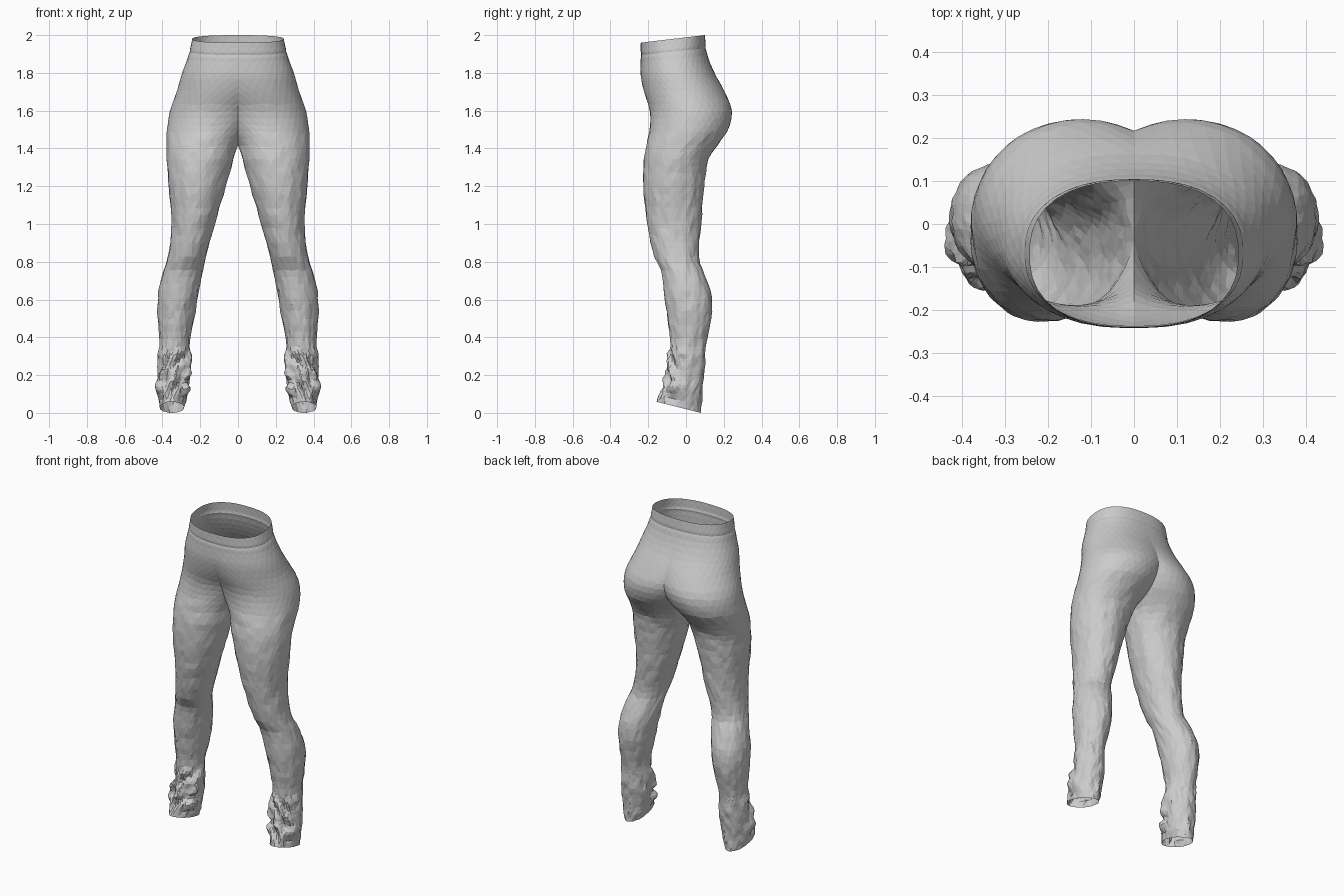
import bpy, bmesh, math, random
from mathutils import Vector, noise

if "Cube" in bpy.data.objects:
    bpy.data.objects.remove(bpy.data.objects["Cube"])

random.seed(4)
SEGS = 36

# Leg sections: height, inner x, outer x, front y, back y, squareness
# (above the crotch the inner x crosses the centre line and is cut off)
SECTIONS = [
    (0.00, 0.285, 0.415, -0.155, 0.080, 2.0),
    (0.10, 0.258, 0.428, -0.125, 0.085, 2.0),
    (0.25, 0.252, 0.425, -0.098, 0.098, 2.0),
    (0.36, 0.258, 0.415, -0.082, 0.105, 2.0),
    (0.50, 0.232, 0.425, -0.098, 0.133, 2.0),
    (0.62, 0.212, 0.424, -0.115, 0.135, 2.0),
    (0.75, 0.188, 0.396, -0.130, 0.092, 2.0),
    (0.82, 0.172, 0.372, -0.165, 0.068, 2.0),
    (1.00, 0.122, 0.352, -0.205, 0.080, 2.0),
    (1.20, 0.065, 0.368, -0.226, 0.096, 2.0),
    (1.34, 0.024, 0.377, -0.222, 0.118, 2.0),
    (1.42, 0.000, 0.378, -0.210, 0.168, 2.0),
    (1.50, -0.060, 0.376, -0.192, 0.224, 2.0),
    (1.60, -0.125, 0.360, -0.192, 0.243, 2.0),
    (1.70, -0.190, 0.325, -0.222, 0.205, 2.05),
    (1.80, -0.245, 0.298, -0.240, 0.150, 2.15),
    (1.90, -0.262, 0.265, -0.240, 0.112, 2.3),
    (2.00, -0.242, 0.242, -0.240, 0.100, 2.4),
]


def section_at(z):
    """Smooth interpolation between the listed sections."""
    i = 0
    while i < len(SECTIONS) - 2 and z > SECTIONS[i + 1][0]:
        i += 1
    a, b = SECTIONS[i], SECTIONS[i + 1]
    p, q = SECTIONS[max(i - 1, 0)], SECTIONS[min(i + 2, len(SECTIONS) - 1)]
    h = b[0] - a[0]
    t = (z - a[0]) / h
    out = []
    for k in range(1, 6):
        ma = (b[k] - p[k]) / (b[0] - p[0]) * h
        mb = (q[k] - a[k]) / (q[0] - a[0]) * h
        out.append((2*t**3 - 3*t*t + 1) * a[k] + (t**3 - 2*t*t + t) * ma
                   + (3*t*t - 2*t**3) * b[k] + (t**3 - t*t) * mb)
    return out


def ramp(v, lo, hi):
    t = min(max((v - lo) / (hi - lo), 0), 1)
    return t * t * (3 - 2 * t)


def ring_point(z, k, row):
    x0, x1, y0, y1, n = section_at(z)
    ang = 2 * math.pi * (k + 0.5 * (row % 2)) / SEGS
    c, s = math.cos(ang), math.sin(ang)
    nx = math.copysign(abs(c) ** (2 / n), c)
    ny = math.copysign(abs(s) ** (2 / n), s)
    # bunched ankle folds, strongest at the front; faint cloth wrinkles on the legs
    ankle = ramp(0.36 - z, 0, 0.07) * ramp(z, 0, 0.06) * (0.25 + 0.75 * ramp(-s, -0.3, 0.5))
    fold = noise.noise(Vector((c * 1.6, s * 1.6 + 7, z * 17 + c * 1.5)))
    cloth = noise.noise(Vector((c * 4, s * 4, z * 16)))
    leg = ramp(1.6 - z, 0, 0.2)
    push = 0.036 * ankle * fold + 0.006 * leg * cloth
    # stitched groove below the waist edge
    if abs(z - 1.93) < 0.004:
        push -= 0.003
    x = (x0 + x1) / 2 + (x1 - x0) / 2 * nx + push * c
    y = (y0 + y1) / 2 + (y1 - y0) / 2 * ny + push * s
    # slanted waist and hem
    z += ramp(z, 1.65, 2.0) * 0.118 * (y - 0.10)
    z -= ramp(0.35 - z, 0, 0.35) * 0.25 * (y - 0.08)
    return Vector((x, y, z))


# Heights of rings: dense at the ankles
heights = [0.022 * i for i in range(17)]
heights += [0.374 + 0.0365 * (i + 0.5) for i in range(42)]
heights += [1.915, 1.93, 1.945, 1.97, 2.0]

# One leg with half of the seat
bm = bmesh.new()
rings = []
for r, z in enumerate(heights):
    jitter = 0.006 if 0 < r < len(heights) - 6 else 0
    rings.append([bm.verts.new(ring_point(z + random.uniform(-jitter, jitter), k, r))
                  for k in range(SEGS)])
for r in range(len(rings) - 1):
    lo, hi = rings[r], rings[r + 1]
    for k in range(SEGS):
        j = (k + 1) % SEGS
        if r % 2 == 0:
            bm.faces.new((lo[k], lo[j], hi[k]))
            bm.faces.new((lo[j], hi[j], hi[k]))
        else:
            bm.faces.new((lo[k], hi[j], hi[k]))
            bm.faces.new((lo[k], lo[j], hi[j]))

# Cut at the centre seam
bmesh.ops.bisect_plane(bm, geom=bm.verts[:] + bm.edges[:] + bm.faces[:], dist=0.0005,
                       plane_co=(0, 0, 0), plane_no=(1, 0, 0), clear_inner=True)
bmesh.ops.recalc_face_normals(bm, faces=bm.faces[:])
mesh = bpy.data.meshes.new("leggings")
bm.to_mesh(mesh)
bm.free()
leggings = bpy.data.objects.new("leggings", mesh)
bpy.context.collection.objects.link(leggings)

# Other half
mirror = leggings.modifiers.new("mirror", 'MIRROR')
mirror.use_clip = True
mirror.merge_threshold = 0.001
